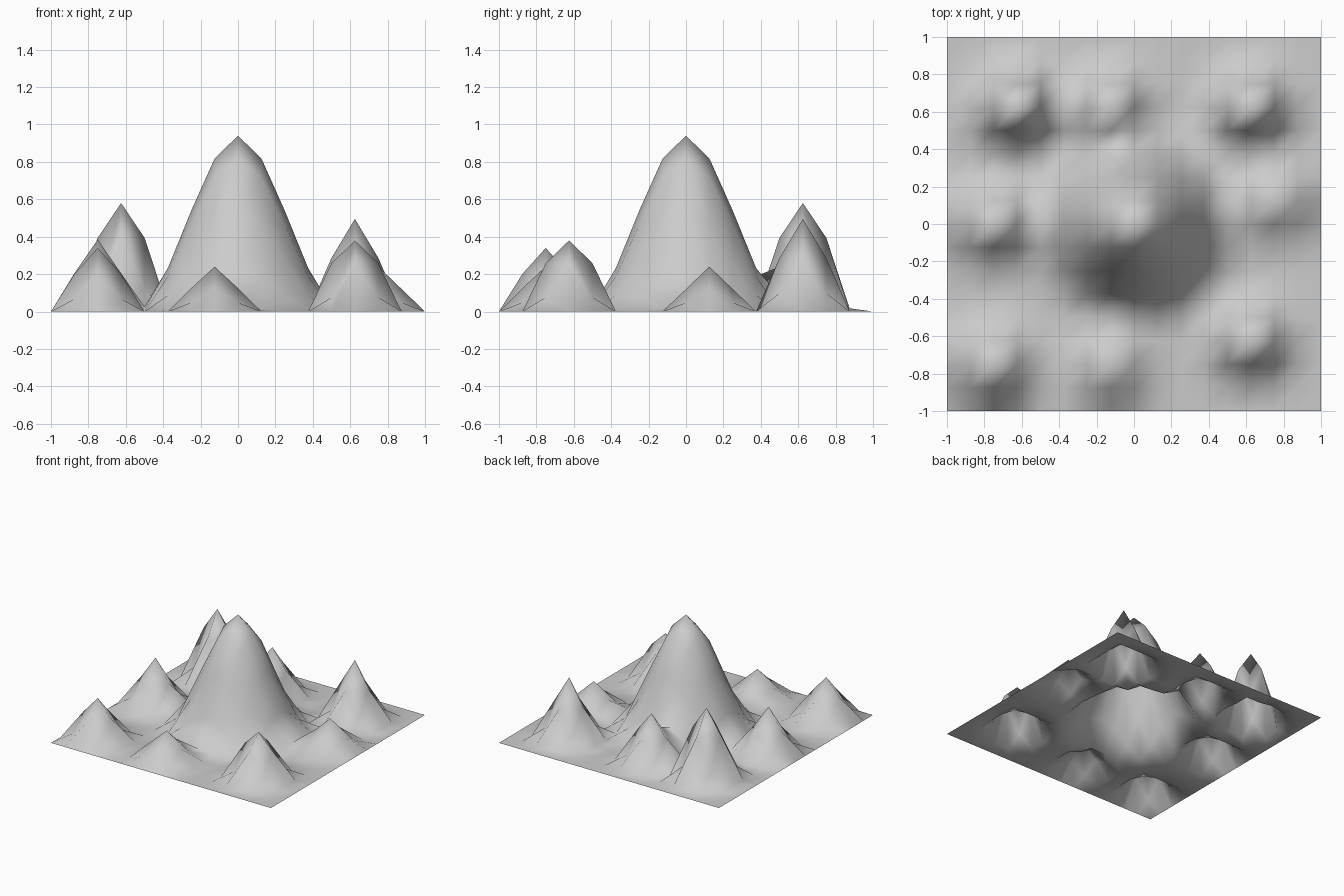
import bpy, bmesh, math

if "Cube" in bpy.data.objects:
    bpy.data.objects.remove(bpy.data.objects["Cube"])

# (x, y, height, share of height at the four side neighbours)
HILLS = [
    (-0.625, 0.625, 0.58, 0.68),
    (-0.125, 0.625, 0.40, 0.60),
    (0.625, 0.625, 0.495, 0.58),
    (-0.75, 0.0, 0.385, 0.53),
    (0.75, 0.125, 0.24, 0.50),
    (-0.75, -0.75, 0.34, 0.59),
    (-0.125, -0.75, 0.24, 0.52),
    (0.625, -0.625, 0.38, 0.68),
]


def mountain(x, y):
    # smooth falloff of the big central peak
    d = max(0.0, 1 - math.hypot(x, y) / 0.555)
    return 0.94 * (3 * d * d - 2 * d ** 3)


def hill(x, y, h, side):
    # small peaks: summit, side neighbours, diagonal neighbours
    r = math.hypot(x, y)
    if r < 0.01:
        return h
    if r < 0.13:
        return h * side
    if r < 0.18:
        return h * 0.2
    return h * 0.03 if r < 0.26 and h > 0.55 else 0.0


# Terrain sheet: 16 x 16 grid raised into peaks
bm = bmesh.new()
bmesh.ops.create_grid(bm, x_segments=16, y_segments=16, size=1.0)
for v in bm.verts:
    x, y = v.co.x, v.co.y
    v.co.z = max([mountain(x, y)] + [hill(x - a, y - b, h, s) for a, b, h, s in HILLS])
for f in bm.faces:
    f.smooth = True

mesh = bpy.data.meshes.new("mountain_terrain")
bm.to_mesh(mesh)
bm.free()
terrain = bpy.data.objects.new("mountain_terrain", mesh)
bpy.context.collection.objects.link(terrain)
